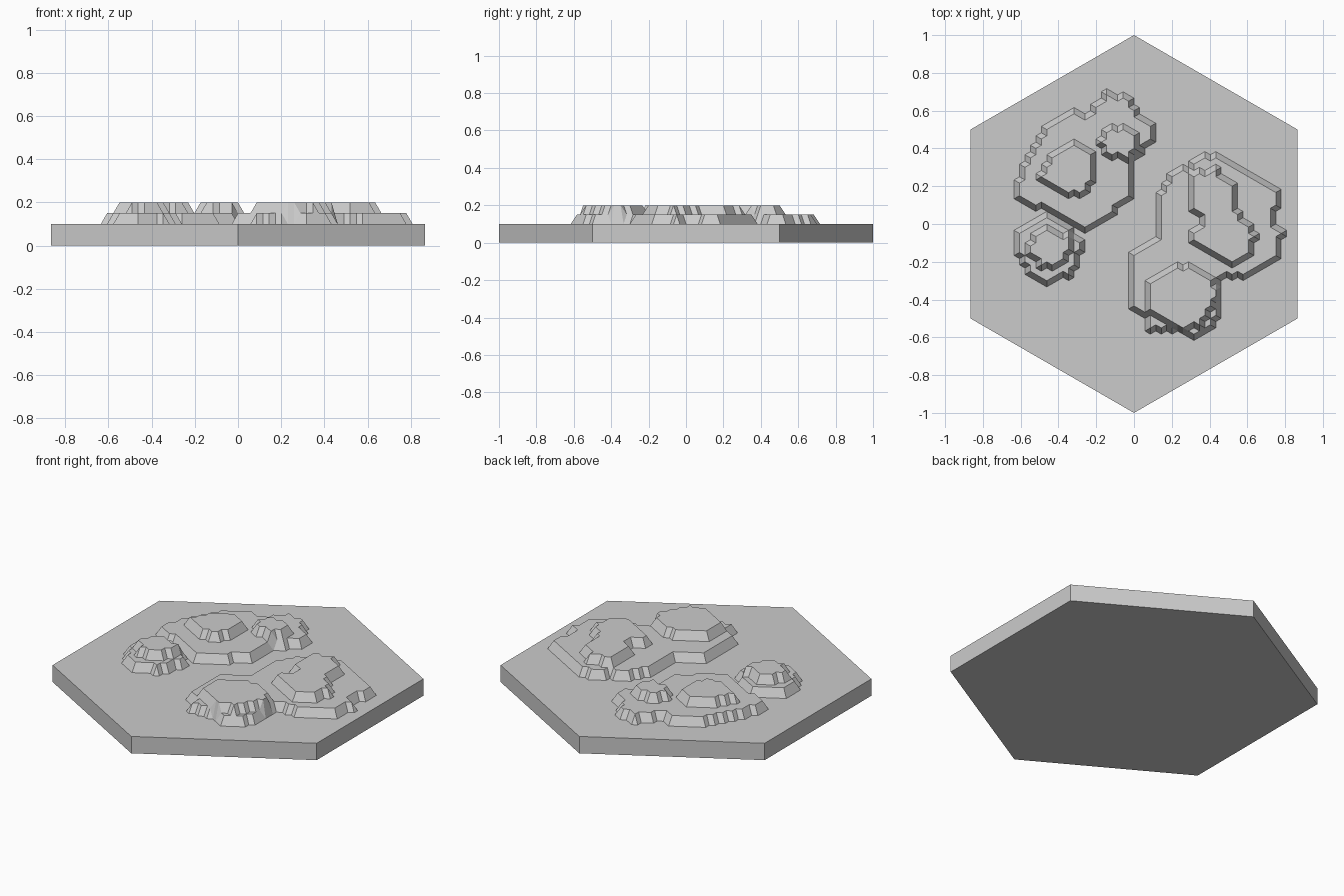
import bpy, bmesh
from mathutils import Vector
from mathutils.geometry import intersect_point_line

if "Cube" in bpy.data.objects:
    bpy.data.objects.remove(bpy.data.objects["Cube"])

N = 30                      # triangles along each hexagon side
S = 1.0 / N
C = S * 3 ** 0.5 / 2
BASE, STEP = 0.10, 0.05

# Rough plateau outlines (x, y); the triangular grid gives them stepped edges
LOW = [
    # left ridge
    [(-.604, .225), (-.55, .34), (-.466, .51), (-.318, .59), (-.244, .525), (-.18, .65),
     (-.138, .68), (-.02, .66), (0, .57), (.085, .52), (.085, .43), (0, .375), (-.03, .325),
     (-.03, .155), (-.11, .11), (-.12, .055), (-.27, -.025), (-.604, .155)],
    # small left hill
    [(-.604, -.055), (-.46, .03), (-.33, -.05), (-.297, -.095), (-.297, -.155),
     (-.33, -.255), (-.435, -.295), (-.525, -.29), (-.57, -.2), (-.604, -.155)],
    # right ridge
    [(0, -.43), (.058, -.47), (.085, -.54), (.127, -.56), (.245, -.54), (.3, -.585),
     (.35, -.575), (.43, -.5), (.425, -.4), (.455, -.36), (.425, -.295), (.48, -.255),
     (.578, -.265), (.747, -.16), (.775, -.05), (.715, .01), (.747, .095), (.747, .165),
     (.445, .355), (.35, .34), (.297, .28), (.222, .28), (.18, .21), (.132, .1),
     (.138, -.075), (0, -.155)],
]
HIGH = [
    # tops of the left ridge
    [(-.487, .247), (-.435, .353), (-.318, .416), (-.233, .37), (-.233, .222),
     (-.265, .162), (-.39, .18), (-.487, .225)],
    [(-.17, .445), (-.127, .495), (-.064, .505), (-.005, .475), (-.005, .385),
     (-.03, .355), (-.117, .37), (-.17, .41)],
    # top of the small left hill
    [(-.545, -.095), (-.46, -.03), (-.35, -.07), (-.35, -.135), (-.38, -.195),
     (-.42, -.23), (-.48, -.215), (-.53, -.18), (-.545, -.15)],
    # tops of the right ridge
    [(.31, .245), (.415, .285), (.515, .22), (.515, .105), (.55, .05), (.605, -.02),
     (.63, -.07), (.605, -.165), (.52, -.2), (.31, -.075), (.365, .01), (.365, .05), (.31, .1)],
    [(.085, -.32), (.2, -.25), (.27, -.23), (.39, -.285), (.43, -.355), (.42, -.42),
     (.38, -.49), (.34, -.53), (.265, -.56), (.085, -.46)],
]


def inside(x, y, poly, tol=0.009):
    """Point in polygon, counting points that lie on the outline."""
    hit = False
    p = Vector((x, y, 0))
    for (x1, y1), (x2, y2) in zip(poly, poly[1:] + poly[:1]):
        if (y1 > y) != (y2 > y) and x < (x2 - x1) * (y - y1) / (y2 - y1) + x1:
            hit = not hit
        a, b = Vector((x1, y1, 0)), Vector((x2, y2, 0))
        q, t = intersect_point_line(p, a, b)
        q = a if t < 0 else b if t > 1 else q
        if (q.xy - p.xy).length < tol:
            return True
    return hit


def height(x, y):
    if any(inside(x, y, p) for p in HIGH):
        return BASE + 2 * STEP
    if any(inside(x, y, p) for p in LOW):
        return BASE + STEP
    return BASE


# Terraced top surface on a triangular grid
bm = bmesh.new()
grid = {}
for a in range(-N, N + 1):
    for b in range(-N, N + 1):
        if abs(a + b) <= N:
            x, y = a * C, (b + a / 2) * S
            grid[a, b] = bm.verts.new((x, y, height(x, y)))
for a, b in list(grid):
    for keys in (((a, b), (a + 1, b), (a, b + 1)), ((a, b), (a + 1, b - 1), (a + 1, b))):
        if all(k in grid for k in keys):
            bm.faces.new([grid[k] for k in keys])

# Slab sides and underside
rim = [e for e in bm.edges if e.is_boundary]
new = bmesh.ops.extrude_edge_only(bm, edges=rim)["geom"]
for v in new:
    if isinstance(v, bmesh.types.BMVert):
        v.co.z = 0
bmesh.ops.holes_fill(bm, edges=[e for e in bm.edges if e.is_boundary], sides=0)

# Merge coplanar triangles into clean flat faces
bmesh.ops.dissolve_limit(bm, angle_limit=0.01, verts=bm.verts, edges=bm.edges)
bmesh.ops.recalc_face_normals(bm, faces=bm.faces)

mesh = bpy.data.meshes.new("hill_tile")
bm.to_mesh(mesh)
bm.free()
bpy.context.collection.objects.link(bpy.data.objects.new("hill_tile", mesh))
